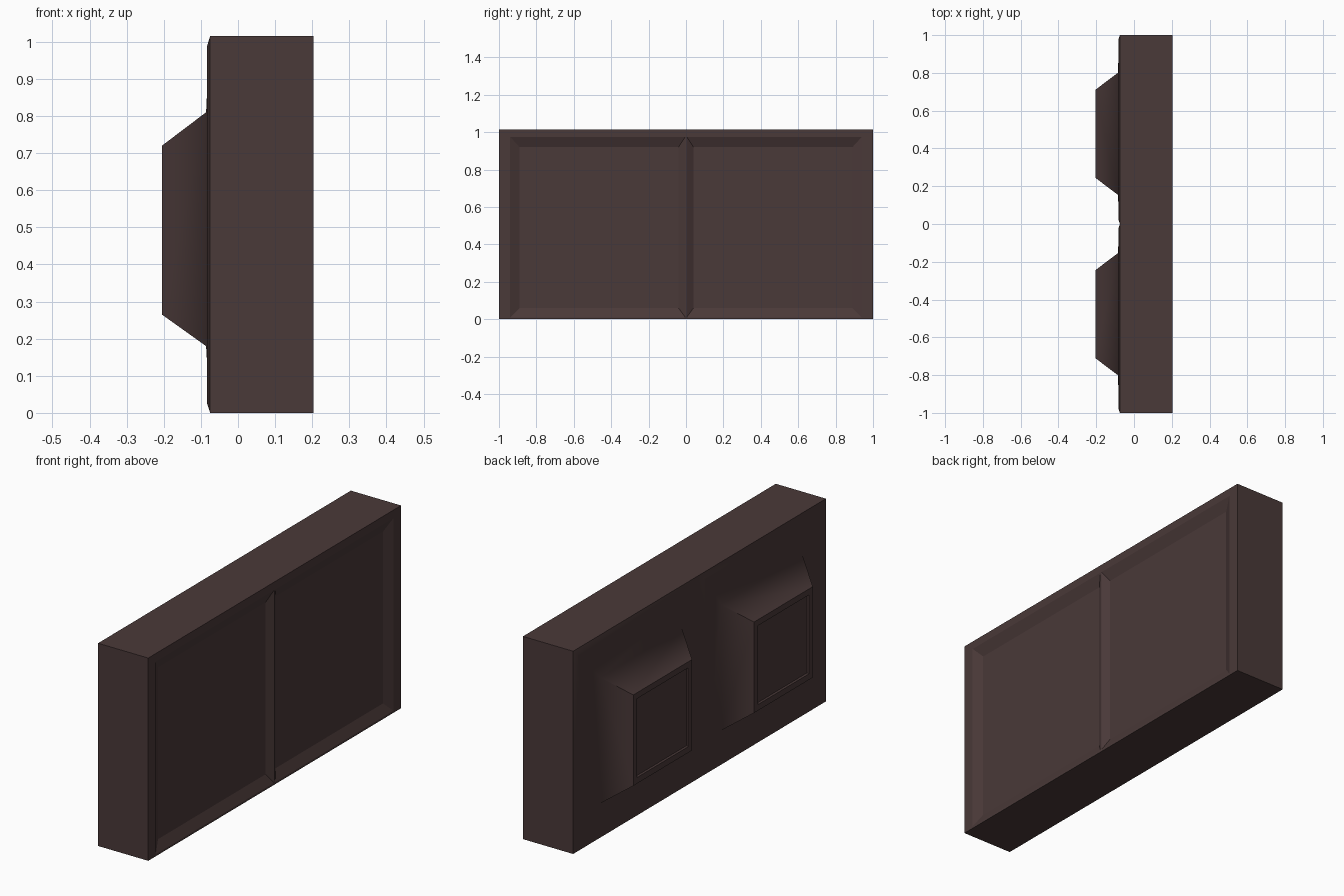
import bpy, bmesh, math

if "Cube" in bpy.data.objects:
    bpy.data.objects.remove(bpy.data.objects["Cube"])

H = 1.015
# Half of the bar as nested rectangles (y0, y1, z0, z1, x), from front panel round to rear stud
RINGS = [
    (0.04, 0.89, 0.06, 0.92, 0.18),       # recessed panel floor
    (0.004, 0.94, 0.01, 0.975, 0.203),    # panel rim
    (0.0, 1.0, 0.0, H, 0.203),            # slab edge, panel side
    (0.0, 1.0, 0.0, H, -0.075),           # slab edge, stud side
    (0.025, 0.975, 0.025, H - 0.025, -0.083),
    (0.06, 0.94, 0.06, H - 0.06, -0.079),
    (0.155, 0.80, 0.18, 0.81, -0.086),    # stud base
    (0.245, 0.71, 0.265, 0.72, -0.205),   # stud top
    (0.275, 0.68, 0.295, 0.69, -0.205),
    (0.28, 0.675, 0.30, 0.685, -0.198),   # shallow dish
]

mat = bpy.data.materials.new("dark brown")
mat.diffuse_color = (0.068, 0.041, 0.040, 1)
mat.use_nodes = True
mat.node_tree.nodes["Principled BSDF"].inputs["Base Color"].default_value = mat.diffuse_color

bm = bmesh.new()
loops = []
for y0, y1, z0, z1, x in RINGS:
    loops.append([bm.verts.new((x, y, z)) for y, z in ((y0, z0), (y1, z0), (y1, z1), (y0, z1))])

# Panel floor, bands between rings, and dished stud centre
bm.faces.new(loops[0])
for k in range(len(loops) - 1):
    a, b = loops[k], loops[k + 1]
    for i in range(4):
        j = (i + 1) % 4
        if k == 2 and i == 3:
            continue                      # open on the mirror plane
        f = bm.faces.new((a[j], a[i], b[i], b[j]))
        f.smooth = k >= 3
centre = bm.verts.new((-0.194, 0.4775, 0.4925))
for i in range(4):
    f = bm.faces.new((loops[-1][(i + 1) % 4], loops[-1][i], centre))
    f.smooth = True
bm.normal_update()
# Keep the stud top edges and corners crisp, the base soft
for e in bm.edges:
    if len(e.link_faces) == 2 and e.calc_face_angle() > math.radians(51):
        e.smooth = False

me = bpy.data.meshes.new("slab")
bm.to_mesh(me)
bm.free()
me.materials.append(mat)
slab = bpy.data.objects.new("slab", me)
bpy.context.collection.objects.link(slab)

# Second half
m = slab.modifiers.new("mirror", 'MIRROR')
m.use_axis = (False, True, False)
m.use_clip = True
m.merge_threshold = 0.0005
